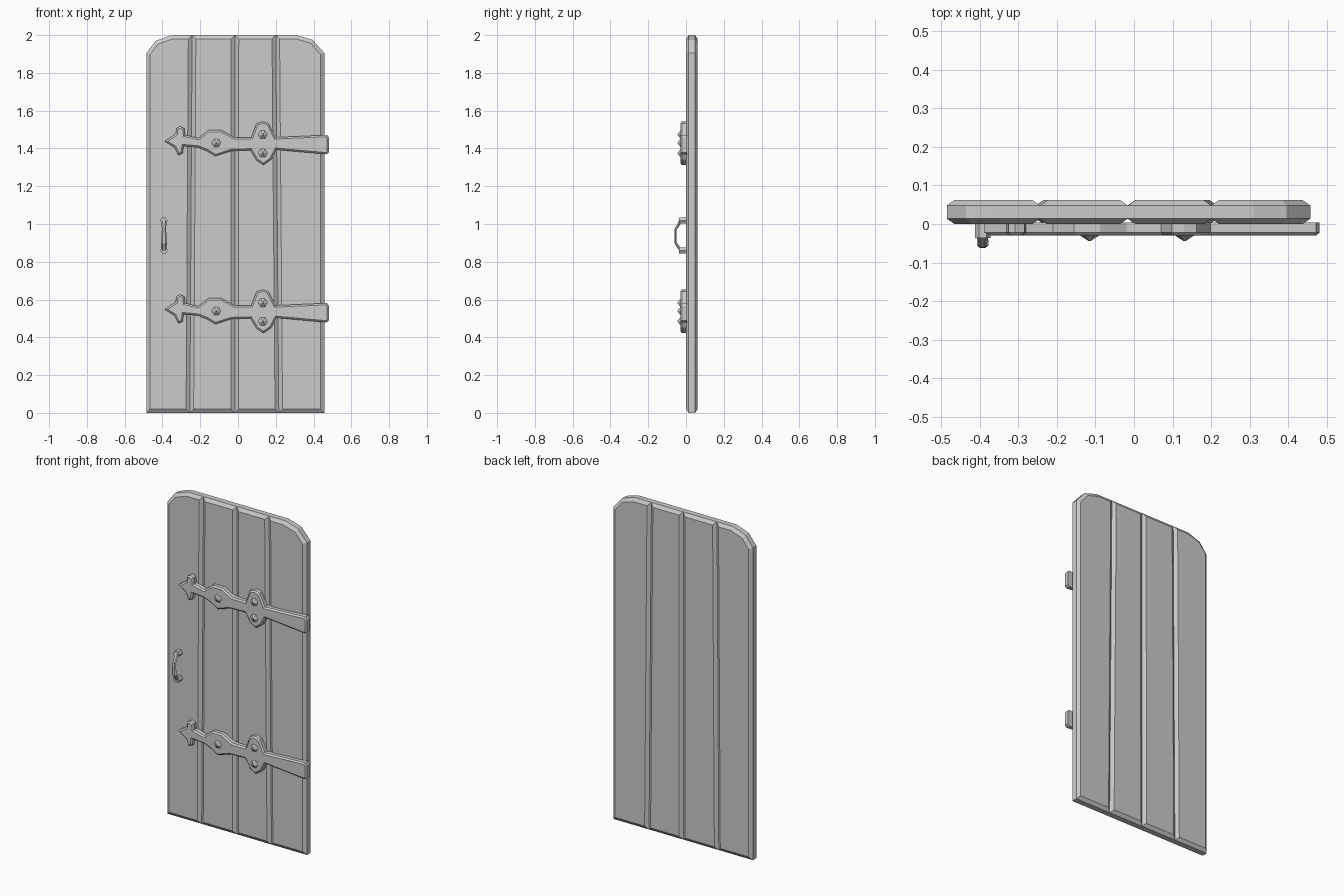
import bpy
import bmesh
from mathutils import Vector

cube = bpy.data.objects.get("Cube")
if cube:
    bpy.data.objects.remove(cube, do_unlink=True)

grey = bpy.data.materials.new("plain grey")
grey.use_nodes = True
colour = (0.6, 0.6, 0.6, 1)
grey.diffuse_color = colour
grey.node_tree.nodes["Principled BSDF"].inputs["Base Color"].default_value = colour


def inset(points, amount):
    """Move every side of an (x, z) outline inward by the amount."""
    result = []
    pts = [Vector(p) for p in points]
    for i, p in enumerate(pts):
        a = (p - pts[i - 1]).normalized()
        b = (pts[(i + 1) % len(pts)] - p).normalized()
        na, nb = Vector((a.y, -a.x)), Vector((b.y, -b.x))
        result.append(p + (na + nb) * amount / max(1 + na.dot(nb), 0.5))
    return result


def loft(name, rings):
    """Skin a list of equal rings and close both ends."""
    bm = bmesh.new()
    rows = [[bm.verts.new(p) for p in ring] for ring in rings]
    for r, s in zip(rows, rows[1:]):
        for i in range(len(r)):
            bm.faces.new((r[i - 1], r[i], s[i], s[i - 1]))
    bm.faces.new(rows[0])
    bm.faces.new(rows[-1])
    bmesh.ops.recalc_face_normals(bm, faces=bm.faces)
    mesh = bpy.data.meshes.new(name)
    bm.to_mesh(mesh)
    bm.free()
    mesh.materials.append(grey)
    obj = bpy.data.objects.new(name, mesh)
    bpy.context.collection.objects.link(obj)
    return obj


def slab(name, outline, layers):
    """Clockwise outline stacked along y as (depth, inset) layers."""
    return loft(name, [[(p.x, y, p.y) for p in inset(outline, d)] for y, d in layers])


# Planks, each with chamfered edges so the seams become V grooves
plank_layers = [(0, 0.02), (0.014, 0), (0.048, 0), (0.062, 0.02)]
seam1, seam2, seam3 = (-0.255, -0.243), (-0.017, -0.016), (0.216, 0.2)
planks = {
    "plank_outer_right": [(-0.485, 0), (-0.485, 1.905), (-0.435, 1.97), (-0.35, 2),
                          (seam1[1], 2), (seam1[0], 0)],
    "plank_inner_right": [(seam1[0], 0), (seam1[1], 2), (seam2[1], 2), (seam2[0], 0)],
    "plank_inner_left": [(seam2[0], 0), (seam2[1], 2), (seam3[1], 2), (seam3[0], 0)],
    "plank_outer_left": [(seam3[0], 0), (seam3[1], 2), (0.31, 2), (0.395, 1.975),
                         (0.457, 1.905), (0.457, 0)],
}
for name, outline in planks.items():
    slab(name, outline, plank_layers)

# Ornamental strap hinges, outline relative to the strap's centre height
strap = [(-0.388, 0), (-0.33, 0.04), (-0.325, 0.07), (-0.308, 0.08), (-0.284, 0.07),
         (-0.28, 0.034), (-0.21, 0.018), (-0.155, 0.06), (-0.088, 0.06), (-0.02, 0.022),
         (0.07, 0.022), (0.098, 0.095), (0.13, 0.105), (0.162, 0.095), (0.198, 0.022),
         (0.472, 0.034), (0.481, 0.02), (0.481, -0.058), (0.468, -0.068),
         (0.203, -0.044), (0.177, -0.095), (0.135, -0.125), (0.098, -0.1),
         (0.066, -0.047), (-0.035, -0.05), (-0.12, -0.078), (-0.16, -0.053),
         (-0.21, -0.032), (-0.288, -0.025), (-0.293, -0.064), (-0.316, -0.073),
         (-0.336, -0.032)]
hexagon = [(-0.5, -0.87), (-1, 0), (-0.5, 0.87), (0.5, 0.87), (1, 0), (0.5, -0.87)]
studs = [(-0.115, -0.008), (0.131, 0.036), (0.131, -0.062)]
for label, height in (("lower", 0.547), ("upper", 1.437)):
    outline = [(x, height + z) for x, z in strap]
    slab(label + "_hinge", outline, [(0.004, 0), (-0.022, 0), (-0.03, 0.009)])
    for n, (x, z) in enumerate(studs):
        loft(f"{label}_hinge_stud_{n + 1}",
             [[(x + r * u, y, height + z + r * v) for u, v in hexagon]
              for y, r in ((-0.029, 0.026), (-0.044, 0.003))])

# Pull handle: faceted bar following (y, z, half width, half thickness)
path = [(0.003, 1.018, 0.014, 0.011), (-0.028, 1.016, 0.014, 0.011),
        (-0.055, 0.972, 0.011, 0.007), (-0.056, 0.935, 0.014, 0.007),
        (-0.055, 0.9, 0.015, 0.007), (-0.028, 0.861, 0.014, 0.011),
        (0.003, 0.858, 0.014, 0.011)]
rings = []
for i, (y, z, w, t) in enumerate(path):
    before, after = path[max(i - 1, 0)], path[min(i + 1, len(path) - 1)]
    along = Vector((0, after[0] - before[0], after[1] - before[1])).normalized()
    out = along.cross(Vector((1, 0, 0)))
    rings.append([Vector((-0.392 + w * u, y, z)) + out * t * v for u, v in hexagon])
loft("pull_handle", rings)

# Handle feet
for label, z in (("upper", 1.018), ("lower", 0.86)):
    loft(label + "_handle_foot",
         [[(-0.392 + 0.02 * u, y, z + 0.018 * v) for u, v in hexagon]
          for y in (0.003, -0.03, -0.036)])
